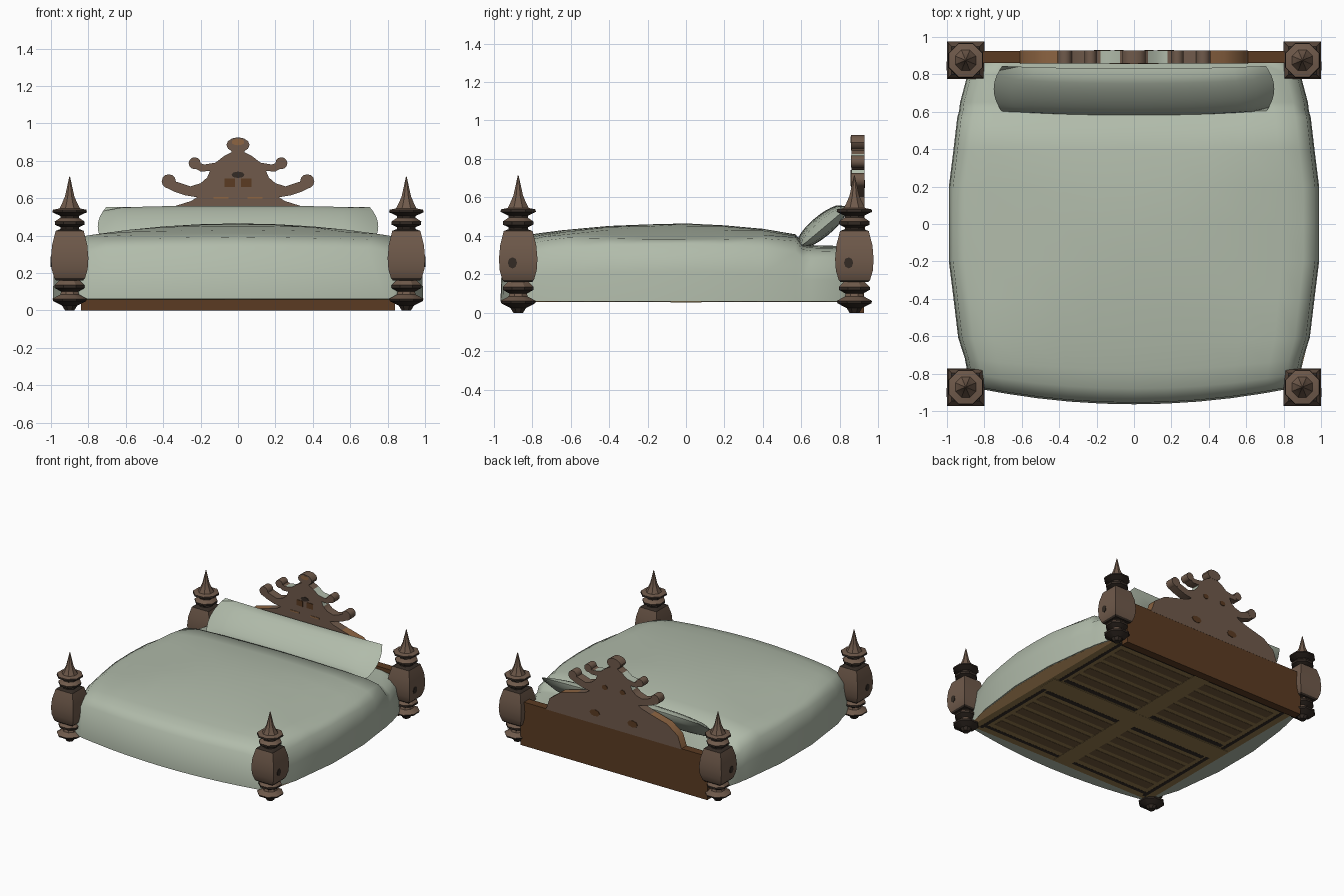
import bpy, bmesh, math
from mathutils import Matrix, Vector

cube = bpy.data.objects.get("Cube")
if cube:
    bpy.data.objects.remove(cube, do_unlink=True)


def material(name, r, g, b):
    m = bpy.data.materials.new(name)
    m.use_nodes = True
    m.diffuse_color = (r, g, b, 1)
    m.node_tree.nodes["Principled BSDF"].inputs["Base Color"].default_value = (r, g, b, 1)
    return m


LINEN = material("sage linen", .44, .50, .405)
WOOD = material("carved brown wood", .16, .102, .07)
DARK = material("dark wood", .034, .024, .018)
PANEL = material("red brown panel", .105, .044, .016)
TRIM = material("orange wood edge", .27, .13, .055)
OLIVE = material("olive planks", .3, .2, .075)
BROWN = material("brown planks", .16, .095, .042)
GOLD = material("golden rail", .75, .44, .18)


def finish(bm, name, mats, angle=35):
    """Turn a bmesh into an object, smooth below the given angle."""
    bmesh.ops.recalc_face_normals(bm, faces=bm.faces)
    for f in bm.faces:
        f.smooth = True
    for e in bm.edges:
        e.smooth = len(e.link_faces) == 2 and e.calc_face_angle(0) < math.radians(angle)
    me = bpy.data.meshes.new(name)
    bm.to_mesh(me)
    bm.free()
    for m in mats:
        me.materials.append(m)
    ob = bpy.data.objects.new(name, me)
    bpy.context.scene.collection.objects.link(ob)
    return ob


def box(name, lo, hi, mat):
    bm = bmesh.new()
    bmesh.ops.create_cube(bm, size=1)
    lo, hi = Vector(lo), Vector(hi)
    for v in bm.verts:
        v.co = (lo + hi) / 2 + Vector(a * b for a, b in zip(v.co, hi - lo))
    return finish(bm, name, [mat])


def slab(outline, direction):
    """Polygon pushed along a direction."""
    bm = bmesh.new()
    face = bm.faces.new([bm.verts.new(p) for p in outline])
    made = bmesh.ops.extrude_face_region(bm, geom=[face])
    moved = [v for v in made["geom"] if isinstance(v, bmesh.types.BMVert)]
    bmesh.ops.translate(bm, verts=moved, vec=direction)
    return bm


def disc(bm, centre, radius, depth, axis, sides=12, squash=1):
    turn = Matrix.Rotation(math.pi / 2, 4, axis)
    made = bmesh.ops.create_cone(bm, cap_ends=True, segments=sides, radius1=radius,
                                 radius2=radius, depth=depth,
                                 matrix=Matrix.Translation(centre) @ turn)
    for v in made["verts"]:
        v.co.z = centre[2] + (v.co.z - centre[2]) * squash


def lathe(bm, profile, sides, x, y):
    """Stack of regular polygons; a profile entry is (half width, height)."""
    grow = 1 / math.cos(math.pi / sides)
    rings = []
    for r, z in profile:
        rings.append([bm.verts.new((x + r * grow * math.cos((k + .5) * math.tau / sides),
                                    y + r * grow * math.sin((k + .5) * math.tau / sides), z))
                      for k in range(sides)])
    for a, b in zip(rings, rings[1:]):
        for k in range(sides):
            n = (k + 1) % sides
            bm.faces.new((a[k], a[n], b[n], b[k]))
    bm.faces.new(rings[0][::-1])
    bm.faces.new(rings[-1])
    bmesh.ops.recalc_face_normals(bm, faces=bm.faces)


# Bed posts: square bulbous body between turned rings, with a spire
FOOT = [(.025, 0), (.04, .025), (.088, .05), (.092, .062), (.05, .085),
        (.045, .1), (.08, .12), (.08, .135), (.05, .165)]
BODY = [(.072, .16), (.082, .172), (.096, .22), (.1, .28), (.094, .35), (.075, .425), (.05, .435)]
SPIRE = [(.05, .43), (.05, .445), (.078, .458), (.08, .475), (.05, .495), (.05, .505),
         (.092, .525), (.09, .538), (.055, .545), (.042, .57), (.025, .61), (.002, .715)]
for sx, side in ((-1, "right"), (1, "left")):
    for y, end in ((-.872, "front"), (.875, "back")):
        x = sx * .9
        bm = bmesh.new()
        lathe(bm, FOOT, 8, x, y)
        lathe(bm, SPIRE, 8, x, y)
        for f in bm.faces:
            f.material_index = int(f.normal.z < .3 and f.calc_center_median().z < .535)
        finish(bm, f"{end}_{side}_post_rings", [WOOD, DARK], 25)
        bm = bmesh.new()
        lathe(bm, BODY, 4, x, y)
        for f in bm.faces:
            f.material_index = int(abs(f.normal.z) > .4)
        finish(bm, f"{end}_{side}_post_body", [WOOD, DARK], 30)
        bm = bmesh.new()
        disc(bm, (x + sx * .099, y - .03, .26), .024, .006, "Y", 8, 1.2)
        finish(bm, f"{end}_{side}_post_knot", [DARK])

# Headboard panel
box("headboard_panel", (-.84, .86, 0), (.84, .926, .355), PANEL)

# Headboard crest: mirrored outline with round scroll ends
HALF = [(.61, .35), (.575, .45), (.48, .52), (.33, .56), (.25, .585), (.22, .605),
        (.28, .615), (.34, .635), (.39, .66), (.38, .70), (.32, .685), (.255, .663),
        (.2, .68), (.165, .71), (.15, .745), (.2, .743), (.25, .77), (.24, .80),
        (.18, .78), (.12, .79), (.075, .825), (.035, .845), (.035, .87)]
Y0, Y1 = .859, .927
mid = (Y0 + Y1) / 2
outline = HALF + [(-x, z) for x, z in reversed(HALF)]
bm = slab([(x, Y0, z) for x, z in outline], (0, Y1 - Y0, 0))
for s in (-1, 1):
    disc(bm, (s * .37, mid, .69), .038, .07, "X")
    disc(bm, (s * .232, mid, .787), .032, .07, "X")
disc(bm, (0, mid, .885), .062, .07, "X", 12, .65)
bmesh.ops.recalc_face_normals(bm, faces=bm.faces)
for f in bm.faces:
    c = f.calc_center_median()
    if abs(f.normal.y) < .5:
        if abs(c.x) > .3 and c.z < .6:
            f.material_index = 1
        elif .06 < abs(c.x) < .16 and f.normal.z > .2:
            f.material_index = 2
finish(bm, "headboard_crest", [WOOD, TRIM, LINEN], 40)

# Painted marks on both faces of the crest
bm = bmesh.new()
disc(bm, (0, Y0 - .001, .725), .035, .006, "X", 8, .5)
finish(bm, "crest_front_knot", [DARK])
bm = bmesh.new()
for s in (-1, 1):
    disc(bm, (s * .17, Y1 + .001, .44), .045, .006, "X", 8, .6)
    disc(bm, (s * .08, Y1 + .001, .67), .025, .006, "X", 8, .8)
    box("crest_front_patch", (s * .045 - .028, Y0 - .004, .66), (s * .045 + .028, Y0, .705), PANEL)
    box("crest_front_sliver", (s * .09 - .04, Y0 - .004, .595), (s * .09 + .04, Y0, .607), TRIM)
finish(bm, "crest_back_knots", [PANEL])
bm = bmesh.new()
disc(bm, (0, Y0 - .001, .9), .035, .006, "X", 10, .5)
finish(bm, "crest_knob_inlay", [TRIM])

# Bedding: cross sections (half width, top height) along the bed, domed by a crown limit
STATIONS = [(-.964, .86, .06), (-.955, .86, .34), (-.88, .89, .392),
            (-.78, .905, .412), (-.64, .94, .43), (-.4, .965, .452), (-.2, .99, .46),
            (0, .99, .465), (.2, .99, .455), (.4, .965, .437), (.57, .945, .408),
            (.605, .935, .36), (.65, .93, .352), (.8, .89, .348), (.862, .85, .345),
            (.864, .85, .06)]
SECTION = [(1, 0), (.995, .38), (.978, .74), (.915, .9), (.8, .955), (.6, .975), (.4, .985), (.2, .995)]
section = SECTION + [(0, 1)] + [(-u, h) for u, h in reversed(SECTION)]
bm = bmesh.new()
rows = []
for y, w, top in STATIONS:
    bow = max(0, min(1, (-y - .5) / .4)) * .09
    rows.append([bm.verts.new((u * w, y + bow * u * u,
                               min(.06 + (top - .06) * h, .465 - .1 * (u * w) ** 2)))
                 for u, h in section])
for a, b in zip(rows, rows[1:]):
    for k in range(len(section) - 1):
        bm.faces.new((a[k], a[k + 1], b[k + 1], b[k]))
bmesh.ops.remove_doubles(bm, verts=bm.verts, dist=.0005)
bmesh.ops.holes_fill(bm, edges=[e for e in bm.edges if e.is_boundary], sides=0)
finish(bm, "bedding", [LINEN], 75)

# Pillow: two domed sheets leaning on the headboard
NX, NY = 16, 10
lean = math.radians(40)
bm = bmesh.new()
for side in (-1, 1):
    grid = []
    for i in range(NX + 1):
        a = 2 * i / NX - 1
        row = []
        for j in range(NY + 1):
            b = 2 * j / NY - 1
            t = side * .055 * math.sqrt((1 - a ** 4) * (1 - b * b))
            v = b * (.165 - .005 * a * a)
            row.append(bm.verts.new((a * (.75 - .045 * b * b),
                                     .722 + v * math.cos(lean) - t * math.sin(lean) - .018 * (1 - a * a),
                                     .449 + v * math.sin(lean) + t * math.cos(lean))))
        grid.append(row)
    for i in range(NX):
        for j in range(NY):
            bm.faces.new((grid[i][j], grid[i + 1][j], grid[i + 1][j + 1], grid[i][j + 1]))
bmesh.ops.remove_doubles(bm, verts=bm.verts, dist=.0005)
finish(bm, "pillow", [LINEN], 60)

# Underside: planks in a frame with crossing beams
box("underside_planks", (-.86, -.86, .059), (.86, .86, .064), OLIVE)
for s in (-1, 1):
    box("underside_side_gap", (s * .79 - .015, -.83, .058), (s * .79 + .015, .83, .062), DARK)
    box("underside_end_gap", (-.8, s * .79 - .015, .058), (.8, s * .79 + .015, .062), DARK)
    box("underside_beam_gap", (-.76, s * .11 - .02, .058), (.76, s * .11 + .02, .062), DARK)
    for k in range(5):
        y = s * (.21 + k * .12)
        box("underside_plank_strip", (-.74, y - .04, .057), (.74, y + .04, .062), BROWN)
box("underside_cross_beam", (-.84, -.08, .055), (.84, .08, .062), OLIVE)
box("underside_long_beam", (-.07, -.84, .056), (.07, .84, .062), OLIVE)
# Golden rail under the left edge, following the bedding outline
edge = [(w - .012, y, .059) for y, w, top in STATIONS if -.8 < y < .81]
finish(slab([(.86, .8, .059), (.86, -.78, .059)] + edge, (0, 0, .004)), "underside_left_rail", [GOLD])
